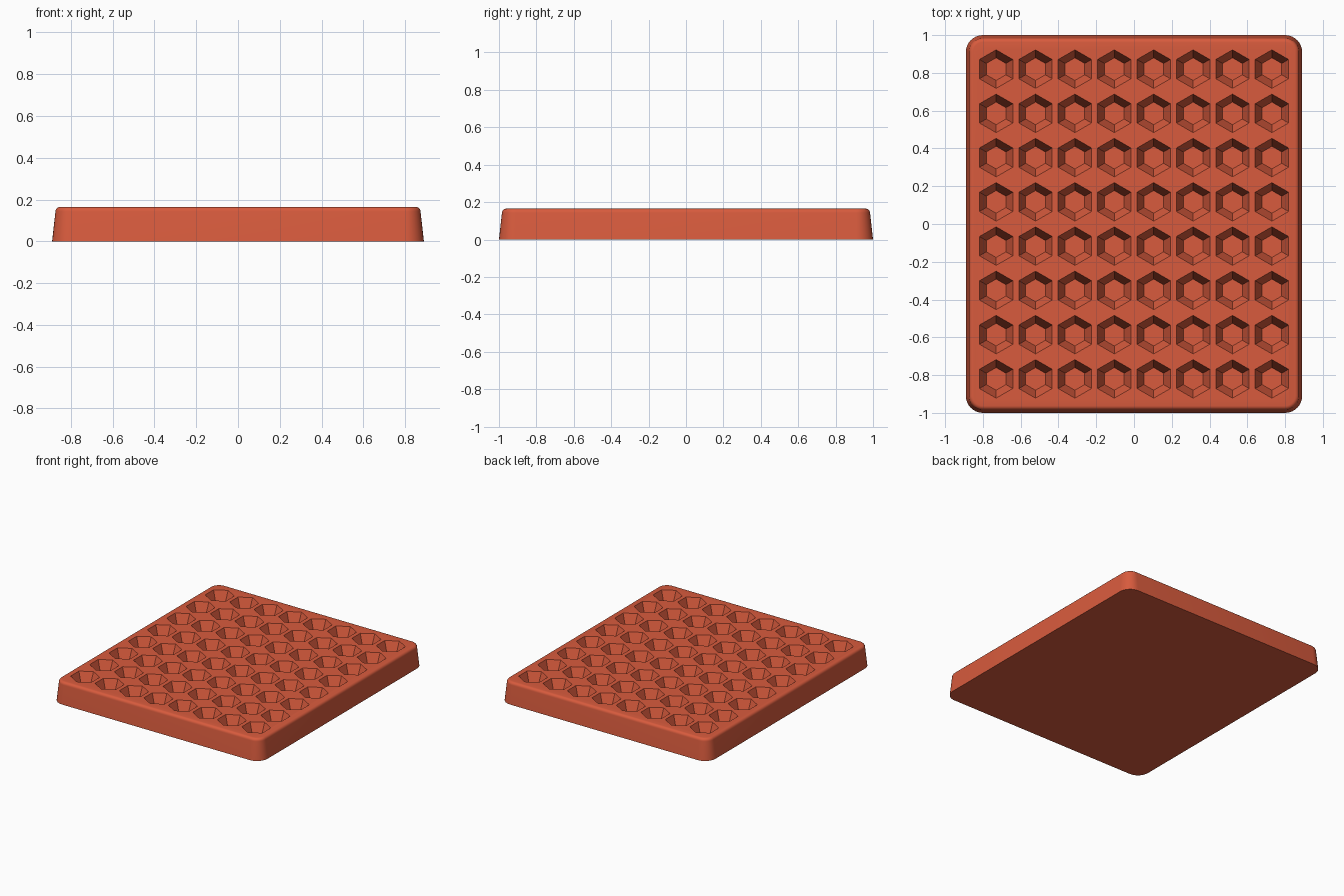
import bpy, bmesh, math

# Remove the default cube only
cube = bpy.data.objects.get("Cube")
if cube:
    bpy.data.objects.remove(cube, do_unlink=True)

WIDTH, LENGTH, HEIGHT = 1.78, 2.0, 0.165
DRAFT = 0.016            # inward lean of the side walls
CORNER, FILLET = 0.09, 0.022
COUNT = 8
FIRST_X, FIRST_Y = 0.73, 0.82
HEX_TOP, HEX_FLOOR, DEPTH = 0.102, 0.06, 0.1

clay = bpy.data.materials.new("terracotta red")
clay.use_nodes = True
colour = (0.69, 0.105, 0.047, 1)
clay.diffuse_color = colour
clay.node_tree.nodes["Principled BSDF"].inputs["Base Color"].default_value = colour


def make_object(name, bm):
    bmesh.ops.recalc_face_normals(bm, faces=bm.faces)
    mesh = bpy.data.meshes.new(name)
    bm.to_mesh(mesh)
    bm.free()
    mesh.materials.append(clay)
    obj = bpy.data.objects.new(name, mesh)
    bpy.context.collection.objects.link(obj)
    return obj


def rounded_outline(inset, segments=8):
    """Rounded rectangle shrunk evenly by the inset."""
    points = []
    radius = CORNER - inset
    for i, (sx, sy) in enumerate([(1, 1), (-1, 1), (-1, -1), (1, -1)]):
        for s in range(segments + 1):
            a = math.pi / 2 * (i + s / segments)
            points.append((sx * (WIDTH / 2 - CORNER) + radius * math.cos(a),
                           sy * (LENGTH / 2 - CORNER) + radius * math.sin(a)))
    return points


def loft(bm, rings):
    """Bridge equal rings of points and cap both ends."""
    loops = [[bm.verts.new(p) for p in ring] for ring in rings]
    n = len(loops[0])
    for low, high in zip(loops, loops[1:]):
        for i in range(n):
            j = (i + 1) % n
            bm.faces.new((low[i], low[j], high[j], high[i]))
    bm.faces.new(loops[0][::-1])
    bm.faces.new(loops[-1])


# Tray slab: drafted sides and a rounded top edge
profile = [(0, 0)]
for s in range(6):
    a = math.pi / 2 * s / 5
    profile.append((DRAFT + FILLET * (1 - math.cos(a)),
                    HEIGHT - FILLET + FILLET * math.sin(a)))
bm = bmesh.new()
loft(bm, [[(x, y, z) for x, y in rounded_outline(inset)] for inset, z in profile])
tray = make_object("tray", bm)

# Hexagonal pocket cutters, narrowing towards the floor
bm = bmesh.new()
slope = (HEX_TOP - HEX_FLOOR) / DEPTH
over = 0.01
for row in range(COUNT):
    for col in range(COUNT):
        cx = FIRST_X * (2 * col / (COUNT - 1) - 1)
        cy = FIRST_Y * (2 * row / (COUNT - 1) - 1)
        rings = []
        for r, z in [(HEX_FLOOR, HEIGHT - DEPTH), (HEX_TOP + slope * over, HEIGHT + over)]:
            rings.append([(cx + r * math.sin(math.pi / 3 * k),
                           cy + r * math.cos(math.pi / 3 * k), z) for k in range(6)])
        loft(bm, rings)
cutter = make_object("pocket_cutter", bm)
cutter.hide_render = True

# Cut the pockets and bake the result
cut = tray.modifiers.new("pockets", 'BOOLEAN')
cut.operation = 'DIFFERENCE'
cut.solver = 'EXACT'
cut.object = cutter
bpy.ops.object.select_all(action='DESELECT')
bpy.context.view_layer.objects.active = tray
tray.select_set(True)
bpy.ops.object.modifier_apply(modifier=cut.name)
bpy.data.objects.remove(cutter, do_unlink=True)

# Smooth the rounded edges, keep the pocket edges crisp
bpy.ops.object.shade_smooth_by_angle(angle=math.radians(30))
